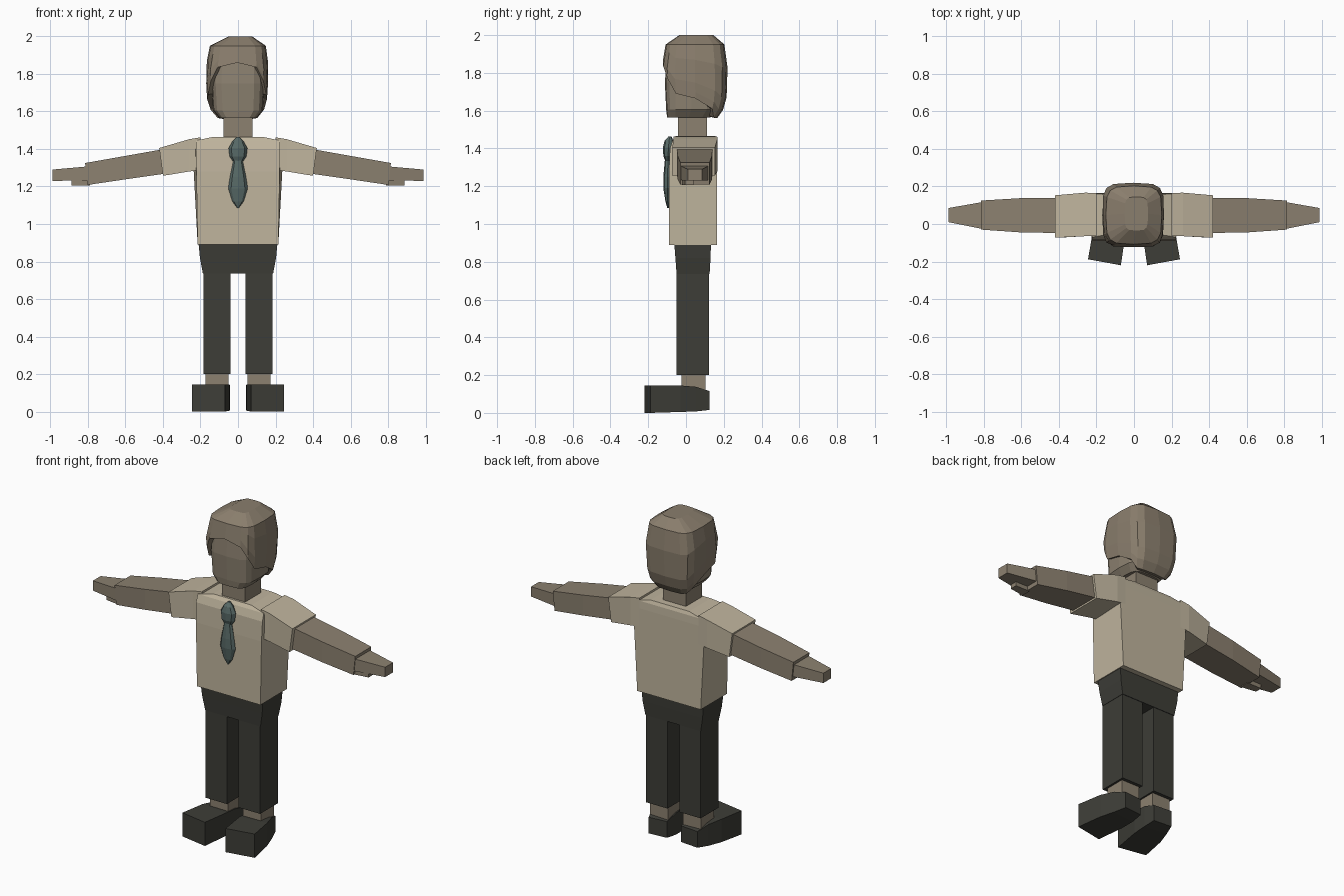
import bpy, bmesh, math
from mathutils import Vector


def material(name, srgb):
    m = bpy.data.materials.new(name)
    lin = [((c / 255 + 0.055) / 1.055) ** 2.4 for c in srgb]
    m.diffuse_color = (*lin, 1)
    return m


SKIN = material("skin", (140, 129, 112))
HAIR = material("hair", (138, 126, 109))
SHIRT = material("shirt", (192, 181, 158))
DARK = material("dark cloth", (61, 61, 55))
TIE = material("tie teal", (88, 106, 103))


def loft(name, rings, mat, mirror=False):
    """Skin a list of equal-length closed rings and cap both ends."""
    bm = bmesh.new()
    vs = [[bm.verts.new(p) for p in r] for r in rings]
    n = len(rings[0])
    for a, b in zip(vs, vs[1:]):
        for i in range(n):
            j = (i + 1) % n
            bm.faces.new((a[i], a[j], b[j], b[i]))
    bm.faces.new(vs[0])
    bm.faces.new(vs[-1])
    bmesh.ops.remove_doubles(bm, verts=bm.verts, dist=0.0005)
    bmesh.ops.recalc_face_normals(bm, faces=bm.faces)
    me = bpy.data.meshes.new(name)
    bm.to_mesh(me)
    bm.free()
    me.materials.append(mat)
    ob = bpy.data.objects.new(name, me)
    bpy.context.collection.objects.link(ob)
    if mirror:
        ob.modifiers.new("mirror", 'MIRROR').use_mirror_merge = False
    return ob


def zrect(z, x0, x1, y0, y1):
    return [(x0, y0, z), (x1, y0, z), (x1, y1, z), (x0, y1, z)]


def xrect(x, y0, y1, z0, z1, lean=0.0):
    return [(x - lean, y0, z0), (x - lean, y1, z0), (x, y1, z1), (x, y0, z1)]


def trap(z, front, back, y0, y1):
    return [(-front, y0, z), (front, y0, z), (back, y1, z), (-back, y1, z)]


# Shirt body, wider at the back, with sloped shoulders
loft("shirt_body", [trap(0.89, 0.215, 0.215, -0.09, 0.165),
                    trap(1.28, 0.222, 0.236, -0.09, 0.165),
                    trap(1.40, 0.225, 0.228, -0.085, 0.165),
                    trap(1.445, 0.223, 0.223, -0.07, 0.163),
                    trap(1.465, 0.13, 0.13, -0.055, 0.155)], SHIRT)

# Arms: sleeve, forearm, hand and thumb
loft("sleeve", [xrect(0.20, -0.065, 0.165, 1.288, 1.462),
                xrect(0.26, -0.065, 0.167, 1.28, 1.452),
                xrect(0.42, -0.073, 0.153, 1.257, 1.405, 0.02)], SHIRT, True)
loft("forearm", [xrect(0.39, -0.048, 0.14, 1.268, 1.40),
                 xrect(0.60, -0.045, 0.138, 1.238, 1.363),
                 xrect(0.815, -0.03, 0.125, 1.208, 1.325, 0.012)], SKIN, True)
loft("hand", [xrect(0.79, -0.03, 0.12, 1.232, 1.308),
              xrect(0.99, 0.01, 0.085, 1.23, 1.29)], SKIN, True)
loft("thumb", [xrect(0.79, -0.02, 0.04, 1.206, 1.24),
               xrect(0.888, -0.005, 0.04, 1.206, 1.24)], SKIN, True)

# Trousers, ankles and out-turned shoes
loft("hips", [zrect(0.735, -0.187, 0.187, -0.05, 0.125),
              zrect(0.82, -0.203, 0.203, -0.056, 0.13),
              zrect(0.895, -0.21, 0.21, -0.062, 0.132)], DARK)
loft("trouser_leg", [zrect(0.20, 0.04, 0.185, -0.05, 0.122),
                     zrect(0.76, 0.04, 0.185, -0.05, 0.122)], DARK, True)
loft("ankle", [zrect(0.10, 0.05, 0.172, -0.025, 0.102),
               zrect(0.22, 0.05, 0.172, -0.025, 0.102)], SKIN, True)


def shoe_ring(inner, outer, z0, z1):
    return [(*inner, z0), (*outer, z0), (*outer, z1), (*inner, z1)]


loft("shoe", [shoe_ring((0.07, -0.22), (0.245, -0.188), 0.0, 0.145),
              shoe_ring((0.045, -0.05), (0.218, -0.03), 0.005, 0.145),
              shoe_ring((0.042, 0.04), (0.19, 0.055), 0.008, 0.138),
              shoe_ring((0.048, 0.115), (0.165, 0.125), 0.016, 0.115)], DARK, True)


# Tie: faceted knot and blade
def disc(z, w, d, y, n=8):
    return [(w * math.cos(2 * math.pi * i / n),
             y + d * math.sin(2 * math.pi * i / n), z) for i in range(n)]


loft("tie_knot", [disc(1.335, 0.028, 0.015, -0.095), disc(1.36, 0.045, 0.025, -0.095),
                  disc(1.405, 0.05, 0.029, -0.093), disc(1.44, 0.03, 0.024, -0.09),
                  disc(1.463, 0.008, 0.008, -0.085)], TIE)
loft("tie_blade", [disc(1.085, 0.004, 0.004, -0.095), disc(1.12, 0.03, 0.012, -0.097),
                   disc(1.19, 0.052, 0.022, -0.098), disc(1.25, 0.043, 0.022, -0.098),
                   disc(1.35, 0.022, 0.016, -0.095)], TIE)


# Head and neck
def lump(z, x0, x1, y0, y1, a, p=0.5):
    """Point on a rounded-box ring; angle 0 faces the front."""
    s, c = math.sin(a), math.cos(a)
    x = math.copysign(abs(s) ** p, s)
    y = -math.copysign(abs(c) ** p, c)
    return Vector(((x0 + x1) / 2 + x * (x1 - x0) / 2, (y0 + y1) / 2 + y * (y1 - y0) / 2, z))


N = 16
ANG = [2 * math.pi * i / N for i in range(N)]
loft("neck", [zrect(1.44, -0.078, 0.078, -0.042, 0.112),
              zrect(1.60, -0.078, 0.078, -0.042, 0.112)], SKIN)
loft("head", [[lump(*k, a) for a in ANG] for k in
              [(1.565, -0.10, 0.10, -0.10, 0.13), (1.605, -0.133, 0.133, -0.105, 0.16),
               (1.75, -0.142, 0.14, -0.112, 0.18), (1.90, -0.135, 0.135, -0.10, 0.18)]], SKIN)

# Hair shell: every column starts at its own hairline height
KEYS = [(1.56, -0.125, 0.12, -0.11, 0.165), (1.60, -0.15, 0.143, -0.112, 0.195),
        (1.67, -0.165, 0.155, -0.115, 0.215), (1.83, -0.174, 0.165, -0.128, 0.22),
        (1.95, -0.15, 0.148, -0.108, 0.203), (2.0, -0.05, 0.075, -0.035, 0.145)]
HAIRLINE = [1.86, 1.835, 1.765, 1.69, 1.665, 1.61, 1.565, 1.56, 1.56]


def hair_point(z, a):
    for k, m in zip(KEYS, KEYS[1:]):
        if z <= m[0] + 1e-6:
            t = (z - k[0]) / (m[0] - k[0])
            return lump(z, *[u + (v - u) * t for u, v in zip(k[1:], m[1:])], a)


hair = []
low = [HAIRLINE[min(i, N - i)] for i in range(N)]
inner = [hair_point(z, a) for z, a in zip(low, ANG)]
hair.append([Vector((p.x * 0.8, 0.045 + (p.y - 0.045) * 0.8, p.z + 0.005)) for p in inner])
for f in (0, 0.1, 0.25, 0.61, None, 1):
    hair.append([hair_point(1.95 if f is None else z + (2.0 - z) * f, a) for z, a in zip(low, ANG)])
loft("hair", hair, HAIR)
